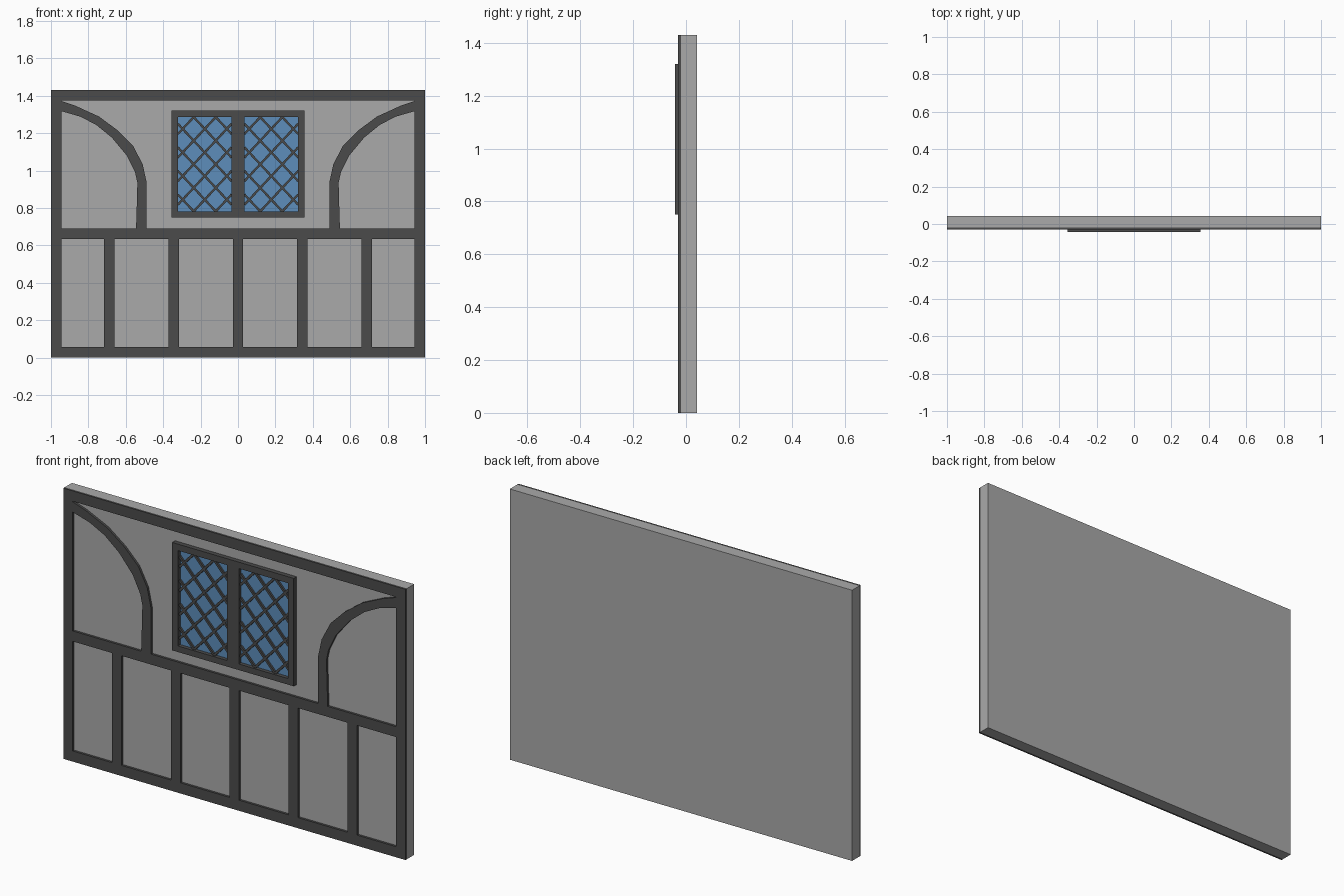
import bpy, bmesh, math

if "Cube" in bpy.data.objects:
    bpy.data.objects.remove(bpy.data.objects["Cube"])

BACK, WALL, BEAM, WIN = 0.042, -0.018, -0.03, -0.042
H = 1.43


def material(name, color):
    m = bpy.data.materials.new(name)
    m.diffuse_color = color
    m.use_nodes = True
    m.node_tree.nodes["Principled BSDF"].inputs["Base Color"].default_value = m.diffuse_color
    return m


DARK = material("dark_timber", (0.07, 0.07, 0.07, 1))
PLASTER = material("plaster", (0.4, 0.4, 0.4, 1))
GLASS = material("blue_glass", (0.11, 0.27, 0.5, 1))


def prism(name, outline, y0, y1, mat):
    """Extrude an x-z outline from y0 (front) to y1 (back)."""
    bm = bmesh.new()
    face = bm.faces.new([bm.verts.new((x, y0, z)) for x, z in outline])
    ext = bmesh.ops.extrude_face_region(bm, geom=[face])
    moved = [v for v in ext["geom"] if isinstance(v, bmesh.types.BMVert)]
    bmesh.ops.translate(bm, verts=moved, vec=(0, y1 - y0, 0))
    bmesh.ops.recalc_face_normals(bm, faces=bm.faces)
    me = bpy.data.meshes.new(name)
    bm.to_mesh(me)
    bm.free()
    me.materials.append(mat)
    ob = bpy.data.objects.new(name, me)
    bpy.context.collection.objects.link(ob)
    return ob


def box(name, x0, x1, z0, z1, y0, y1, mat):
    return prism(name, [(x0, z0), (x1, z0), (x1, z1), (x0, z1)], y0, y1, mat)


# Plaster wall slab
box("wall_panel", -1, 1, 0, H, WALL, BACK, PLASTER)

# Timber rails
for name, z0, z1 in (("bottom_rail", 0, 0.056), ("middle_rail", 0.635, 0.69),
                     ("top_rail", 1.375, H)):
    box(name, -1, 1, z0, z1, BEAM, WALL, DARK)

# Side posts and lower studs
for s in (-1, 1):
    xs = sorted((s, s * 0.945))
    for z0, z1 in ((0.056, 0.635), (0.69, 1.375)):
        box("side_post", xs[0], xs[1], z0, z1, BEAM, WALL, DARK)
for i in range(-2, 3):
    x = i * 0.344
    box("lower_stud", x - 0.028, x + 0.028, 0.056, 0.635, BEAM, WALL, DARK)

# Curved braces, mirrored
outer = [(0.945, 1.372), (0.87, 1.347), (0.743, 1.289), (0.642, 1.214),
         (0.562, 1.134), (0.51, 1.035), (0.488, 0.935), (0.488, 0.69)]
inner = [(0.545, 0.69), (0.541, 0.82), (0.538, 0.935), (0.55, 0.99),
         (0.594, 1.08), (0.674, 1.176), (0.76, 1.246), (0.845, 1.289), (0.945, 1.318)]
for s in (-1, 1):
    prism("curved_brace", [(s * x, z) for x, z in outer + inner], BEAM, WALL, DARK)

# Window frame
Z0, Z1 = 0.782, 1.286
box("window_sill", -0.355, 0.355, 0.75, Z0, WIN, WALL, DARK)
box("window_head", -0.355, 0.355, Z1, 1.32, WIN, WALL, DARK)
for name, x0, x1 in (("window_jamb", -0.355, -0.322), ("window_mullion", -0.034, 0.034),
                     ("window_jamb", 0.322, 0.355)):
    box(name, x0, x1, Z0, Z1, WIN, WALL, DARK)

# Glass panes with diagonal lattice bars clipped to each pane
STEP_X, STEP_Z, HALF = 0.118, 0.126, 0.006
SLOPE = STEP_Z / STEP_X
for s in (-1, 1):
    x0, x1 = sorted((s * 0.034, s * 0.322))
    cx, cz = (x0 + x1) / 2, (Z0 + Z1) / 2
    box("window_glass", x0, x1, Z0, Z1, WALL - 0.004, WALL, GLASS)
    for d in (-1, 1):
        for k in range(-4, 4):
            zc = cz + (k + 0.5) * STEP_Z
            ends = []
            for z in (zc - SLOPE * 0.144, zc + SLOPE * 0.144):
                z = min(max(z, Z0), Z1)
                ends.append((cx + d * (z - zc) / SLOPE, z))
            (ax, az), (bx, bz) = ends
            if bz - az < 0.02:
                continue
            n = math.hypot(bx - ax, bz - az)
            ox, oz = -(bz - az) / n * HALF, (bx - ax) / n * HALF
            prism("lattice_bar", [(ax + ox, az + oz), (bx + ox, bz + oz),
                                  (bx - ox, bz - oz), (ax - ox, az - oz)],
                  BEAM - 0.002, WALL - 0.003, DARK)
